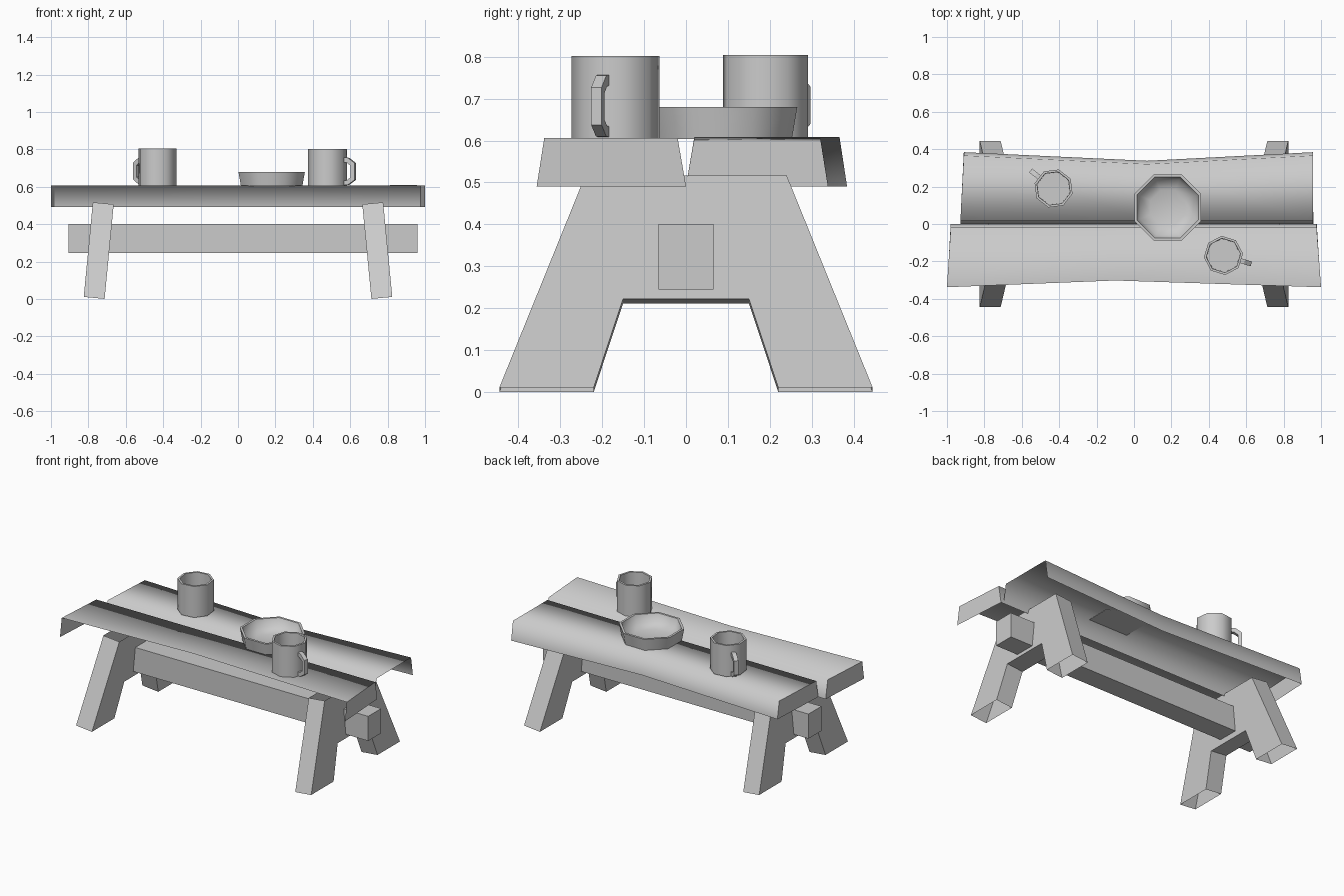
import bpy, bmesh
from math import sin, cos, radians, pi
from mathutils import Matrix, Vector

if "Cube" in bpy.data.objects:
    bpy.data.objects.remove(bpy.data.objects["Cube"])


def make(name, verts, faces, smooth=None):
    me = bpy.data.meshes.new(name)
    me.from_pydata(verts, [], faces)
    bm = bmesh.new()
    bm.from_mesh(me)
    bmesh.ops.recalc_face_normals(bm, faces=bm.faces)
    bm.to_mesh(me)
    bm.free()
    ob = bpy.data.objects.new(name, me)
    bpy.context.collection.objects.link(ob)
    if smooth:
        bpy.ops.object.select_all(action='DESELECT')
        ob.select_set(True)
        bpy.context.view_layer.objects.active = ob
        bpy.ops.object.shade_smooth_by_angle(angle=radians(smooth))
    return ob


def plank(name, side, stations, outer_wall, right_end):
    # each station: x at outer edge, x at gap, outer y of the top, top z
    verts = []
    for xo, xg, y, z in stations:
        verts += [(xo, side * (y + .018), .491), (xo, side * y, z),
                  (xg, side * .02, z), (xg, 0, .491)]
    faces = [(0, 1, 2, 3)]
    if right_end:
        faces.append((8, 11, 10, 9))
    for i in (0, 4):
        for k in range(0 if outer_wall else 1, 3):
            faces.append((i + k, i + k + 1, i + k + 5, i + k + 4))
    make(name, verts, faces, 85)


def lathe(name, center, profile, offset, n=8):
    verts = [(center[0] + r * cos(radians(offset) + 2 * pi * k / n),
              center[1] + r * sin(radians(offset) + 2 * pi * k / n), z)
             for r, z in profile for k in range(n)]
    faces = [(i * n + k, i * n + (k + 1) % n, i * n + n + (k + 1) % n, i * n + n + k)
             for i in range(len(profile) - 1) for k in range(n)]
    last = (len(profile) - 1) * n
    faces += [tuple(range(n)), tuple(range(last, last + n))]
    make(name, verts, faces, 50)


# table top: two warped, open-bottomed planks
plank("front_plank", -1, [(-1, -.98, .338, .606), (-.1, -.1, .302, .606),
                          (1, .977, .338, .606)], False, True)
plank("back_plank", 1, [(-.91, -.928, .366, .6), (.07, .07, .32, .604),
                        (.958, .958, .366, .609)], True, False)

# splayed trestle legs, open at the top and feet
outline = [(-.445, 0), (-.24, .508), (.24, .508), (.445, 0),
           (.22, 0), (.15, .212), (-.15, .212), (-.22, 0)]
for side, name in ((-1, "left_legs"), (1, "right_legs")):
    verts = [(x, y, z) for x in (-.056, .056) for y, z in outline]
    faces = []
    for b in (0, 8):
        faces += [(b, b + 1, b + 6, b + 7), (b + 1, b + 2, b + 5, b + 6),
                  (b + 2, b + 3, b + 4, b + 5)]
    for k in (0, 2, 4, 5, 6):
        faces.append((k, k + 1, k + 9, k + 8))
    legs = make(name, verts, faces)
    legs.data.transform(Matrix.Translation((side * .769, 0, .006))
                        @ Matrix.Rotation(radians(-5.5 * side), 4, 'Y'))

# stretcher beam through the legs
bpy.ops.mesh.primitive_cube_add(size=1, location=(.027, 0, .323))
beam = bpy.context.object
beam.name = "stretcher_beam"
beam.scale = (1.864, .13, .156)

# bowl
lathe("bowl", (.18, .088), [(.178, .604), (.192, .68), (.177, .68), (.16, .635),
                            (.10, .612)], 22.5)


def mug(name, x, y, z, angle):
    lathe(name, (x, y), [(.105, z), (.105, z + .197), (.092, z + .197),
                         (.09, z + .015)], angle + 22.5)
    # angular handle: square bar along a bent path
    outer = [(.09, .152), (.118, .15), (.156, .122), (.156, .032), (.118, .005), (.09, .003)]
    inner = [(.09, .127), (.112, .124), (.133, .108), (.133, .045), (.112, .03), (.09, .028)]
    a = radians(angle)
    out, across = Vector((cos(a), sin(a), 0)), Vector((-sin(a), cos(a), 0))
    verts = []
    for (ro, zo), (ri, zi) in zip(outer, inner):
        for r, h, w in ((ro, zo, -1), (ro, zo, 1), (ri, zi, 1), (ri, zi, -1)):
            verts.append(Vector((x, y, z + h)) + out * r + across * w * .013)
    faces = [(0, 1, 2, 3), (20, 21, 22, 23)]
    faces += [(4 * i + k, 4 * i + (k + 1) % 4, 4 * i + 4 + (k + 1) % 4, 4 * i + 4 + k)
              for i in range(5) for k in range(4)]
    make(name + "_handle", verts, faces)


mug("front_mug", .478, -.168, .605, -17)
mug("back_mug", -.43, .19, .607, 142)
